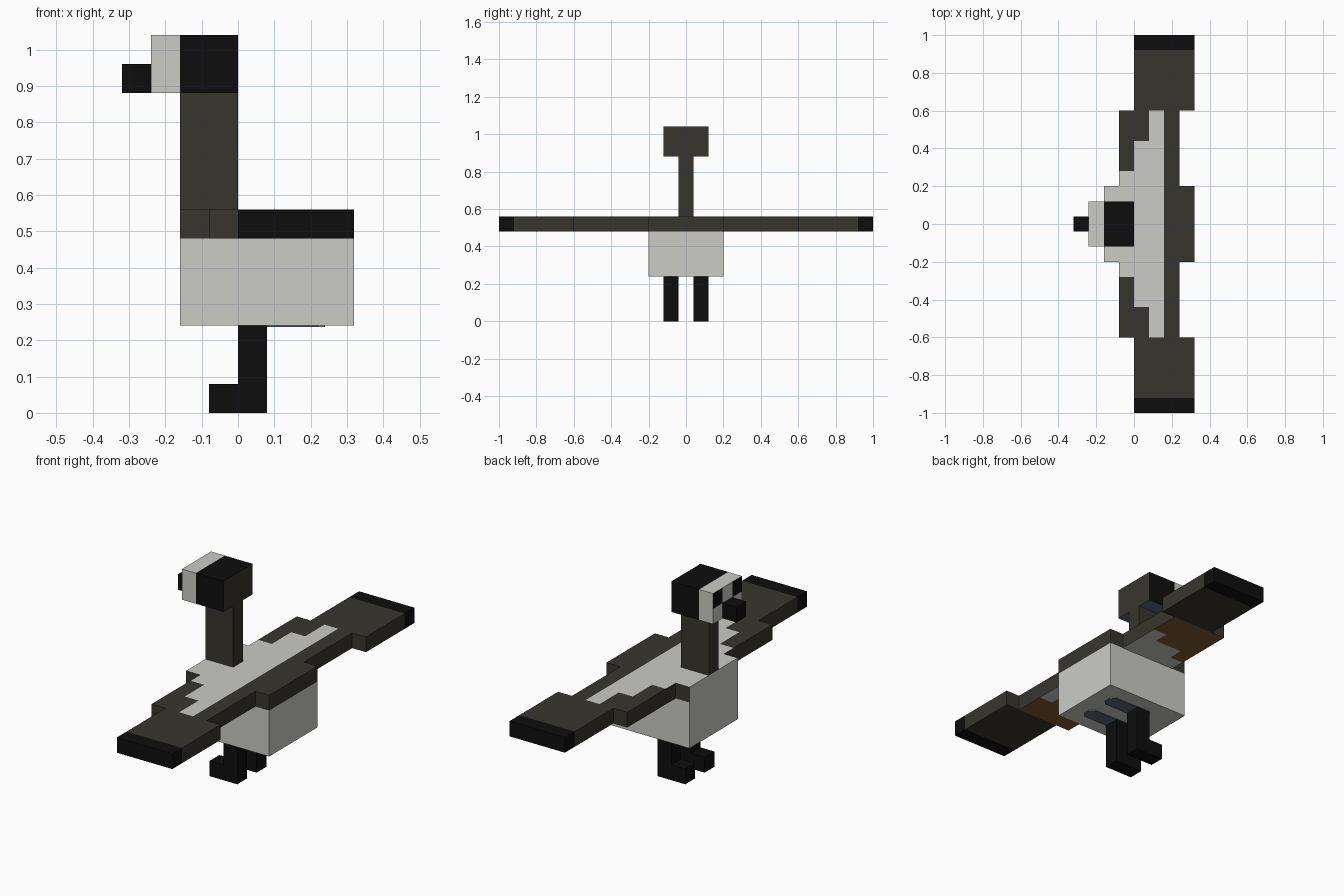
import bpy
import bmesh

if "Cube" in bpy.data.objects:
    bpy.data.objects.remove(bpy.data.objects["Cube"])

U = 0.08  # size of one block


def srgb(r, g, b):
    lin = [c / 255 / 12.92 if c < 11 else ((c / 255 + 0.055) / 1.055) ** 2.4 for c in (r, g, b)]
    return (*lin, 1.0)


COLOURS = {
    "pale_grey": srgb(203, 203, 199),
    "dark_olive": srgb(55, 53, 46),
    "black": srgb(13, 13, 13),
    "brown": srgb(126, 91, 48),
    "slate_blue": srgb(92, 104, 122),
}
NAMES = list(COLOURS)
for name, col in COLOURS.items():
    bpy.data.materials.new(name).diffuse_color = col
PALE, OLIVE, BLACK, BROWN, SLATE = range(5)


def blocks(name, x, y, z, colour, inside=lambda x, y: True):
    """Extrude a plan made of square cells and colour its faces by a rule."""
    bm = bmesh.new()
    nx, ny = round((x[1] - x[0]) / U), round((y[1] - y[0]) / U)
    for i in range(nx):
        for j in range(ny):
            a, b = x[0] + i * U, y[0] + j * U
            if inside(a + U / 2, b + U / 2):
                bm.faces.new([bm.verts.new((a + p * U, b + q * U, z[0]))
                              for p, q in ((0, 0), (1, 0), (1, 1), (0, 1))])
    bmesh.ops.remove_doubles(bm, verts=bm.verts, dist=1e-4)
    top = bmesh.ops.extrude_face_region(bm, geom=bm.faces[:], use_keep_orig=True)["geom"]
    for v in top:
        if isinstance(v, bmesh.types.BMVert):
            v.co.z = z[1]
    # horizontal cuts at every block height
    for k in range(1, round((z[1] - z[0]) / U)):
        bmesh.ops.bisect_plane(bm, geom=bm.verts[:] + bm.edges[:] + bm.faces[:],
                               plane_co=(0, 0, z[0] + k * U), plane_no=(0, 0, 1))
    bmesh.ops.recalc_face_normals(bm, faces=bm.faces)
    bm.normal_update()
    for f in bm.faces:
        f.material_index = colour(f.calc_center_median(), f.normal) if callable(colour) else colour
    bmesh.ops.dissolve_limit(bm, angle_limit=0.01, verts=bm.verts, edges=bm.edges,
                             delimit={'MATERIAL'})
    me = bpy.data.meshes.new(name)
    bm.to_mesh(me)
    bm.free()
    for n in NAMES:
        me.materials.append(bpy.data.materials[n])
    ob = bpy.data.objects.new(name, me)
    bpy.context.collection.objects.link(ob)
    return ob


# wings and back: one stepped slab
def wing_outline(x, y):
    y = abs(y)
    if y < 0.2:
        return True
    return -0.08 < x < 0.24 if y < 0.6 else x > 0


def wing_colour(c, n):
    y = abs(c.y)
    if y > 0.92:
        return BLACK
    if n.z > 0.5:  # pale saddle narrowing towards the wing tips
        front = -0.16 if y < 0.2 else -0.08 if y < 0.28 else 0 if y < 0.44 else 0.08
        return PALE if y < 0.6 and front < c.x < 0.16 else OLIVE
    if n.z < -0.5:  # brown lining with a pale stepped root
        if y > 0.6:
            return OLIVE
        reach = 0.28 if c.x < 0 else 0.36 if c.x < 0.16 else 0.44
        return PALE if y < reach else BROWN
    if n.x < -0.5 and c.x < -0.15:
        return PALE
    return OLIVE


blocks("wings", (-0.16, 0.32), (-1, 1), (0.48, 0.56), wing_colour, wing_outline)

# body
blocks("body", (-0.16, 0.32), (-0.2, 0.2), (0.24, 0.48), PALE, lambda x, y: True)

# neck
blocks("neck", (-0.16, 0), (-0.04, 0.04), (0.56, 0.88), OLIVE)


# head with pale face, black eyes, olive nape
def head_colour(c, n):
    if n.x > 0.5:
        return OLIVE
    if n.x < -0.5:
        return BLACK if abs(c.y) > 0.04 and c.z > 0.96 else PALE
    if c.x < -0.16:
        return PALE
    return SLATE if n.z < -0.5 else BLACK


blocks("head", (-0.24, 0), (-0.12, 0.12), (0.88, 1.04), head_colour)
blocks("beak", (-0.32, -0.24), (-0.04, 0.04), (0.88, 0.96), BLACK)

# legs, feet and the slate belly marks behind them
for side, y in (("left", -0.12), ("right", 0.04)):
    blocks(side + "_leg", (0, 0.08), (y, y + U), (0.08, 0.24), BLACK)
    blocks(side + "_foot", (-0.08, 0.08), (y, y + U), (0, 0.08), BLACK)
    mark = blocks(side + "_belly_mark", (0.08, 0.24), (y, y + U), (0.236, 0.24), SLATE)
    bm = bmesh.new()
    bm.from_mesh(mark.data)
    ends = [e for e in bm.edges
            if abs(e.verts[0].co.z - e.verts[1].co.z) > 0.003 and e.verts[0].co.x > 0.2]
    bmesh.ops.bevel(bm, geom=ends, offset=0.02, segments=1, affect='EDGES')
    bm.to_mesh(mark.data)
    bm.free()

for m in bpy.data.materials:
    if m.users and not m.is_grease_pencil:
        m.use_nodes = True
        m.node_tree.nodes["Principled BSDF"].inputs["Base Color"].default_value = m.diffuse_color
